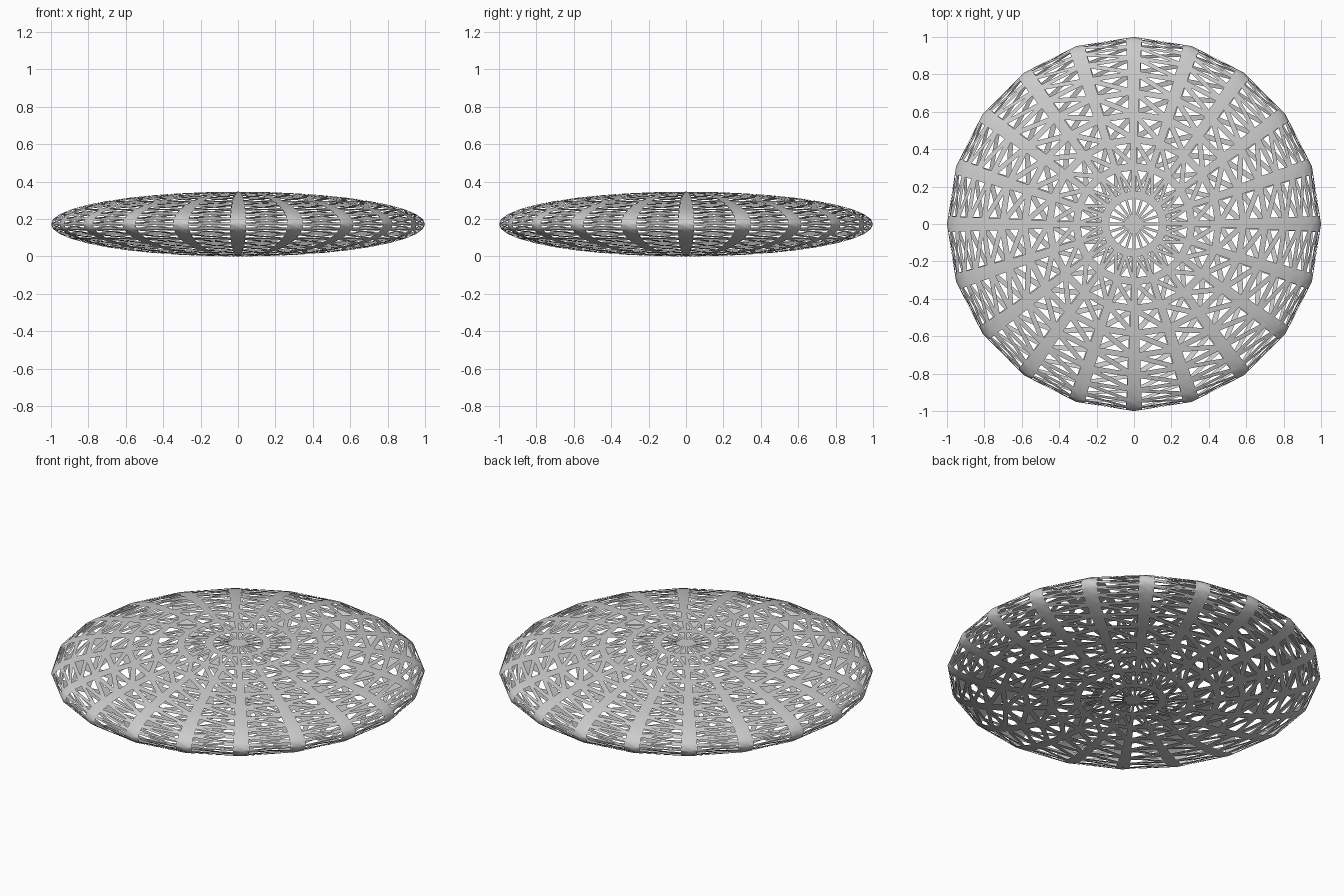
import bpy
import bmesh
from math import sin, cos, pi

if "Cube" in bpy.data.objects:
    bpy.data.objects.remove(bpy.data.objects["Cube"])

SEGS, RINGS = 20, 20        # sides around and bands from pole to pole
RADIUS, HALF_H = 1.0, 0.173  # flattened ball
HOLE = 0.58                 # size of each opening within its triangle

bm = bmesh.new()

# Shared lattice nodes
top = bm.verts.new((0, 0, 2 * HALF_H))
bottom = bm.verts.new((0, 0, 0))
rows = [[top] * SEGS]
for j in range(1, RINGS):
    t = pi * j / RINGS
    rows.append([bm.verts.new((RADIUS * sin(t) * cos(2 * pi * i / SEGS),
                               RADIUS * sin(t) * sin(2 * pi * i / SEGS),
                               HALF_H + HALF_H * cos(t)))
                 for i in range(SEGS)])
rows.append([bottom] * SEGS)


def framed_triangle(a, b, c):
    """Three strips around a triangular opening."""
    outer = (a, b, c)
    mid = (a.co + b.co + c.co) / 3
    inner = [bm.verts.new(mid.lerp(v.co, HOLE)) for v in outer]
    for k in range(3):
        n = (k + 1) % 3
        bm.faces.new((outer[k], outer[n], inner[n], inner[k])).smooth = True


# Two framed triangles per cell, one at the poles
for j in range(RINGS):
    for i in range(SEGS):
        n = (i + 1) % SEGS
        ul, ur = rows[j][i], rows[j][n]
        ll, lr = rows[j + 1][i], rows[j + 1][n]
        if j > 0:
            framed_triangle(ul, lr, ur)
        if j < RINGS - 1:
            framed_triangle(ul, ll, lr)

mesh = bpy.data.meshes.new("lattice_shell")
bm.to_mesh(mesh)
bm.free()
shell = bpy.data.objects.new("lattice_shell", mesh)
bpy.context.collection.objects.link(shell)
